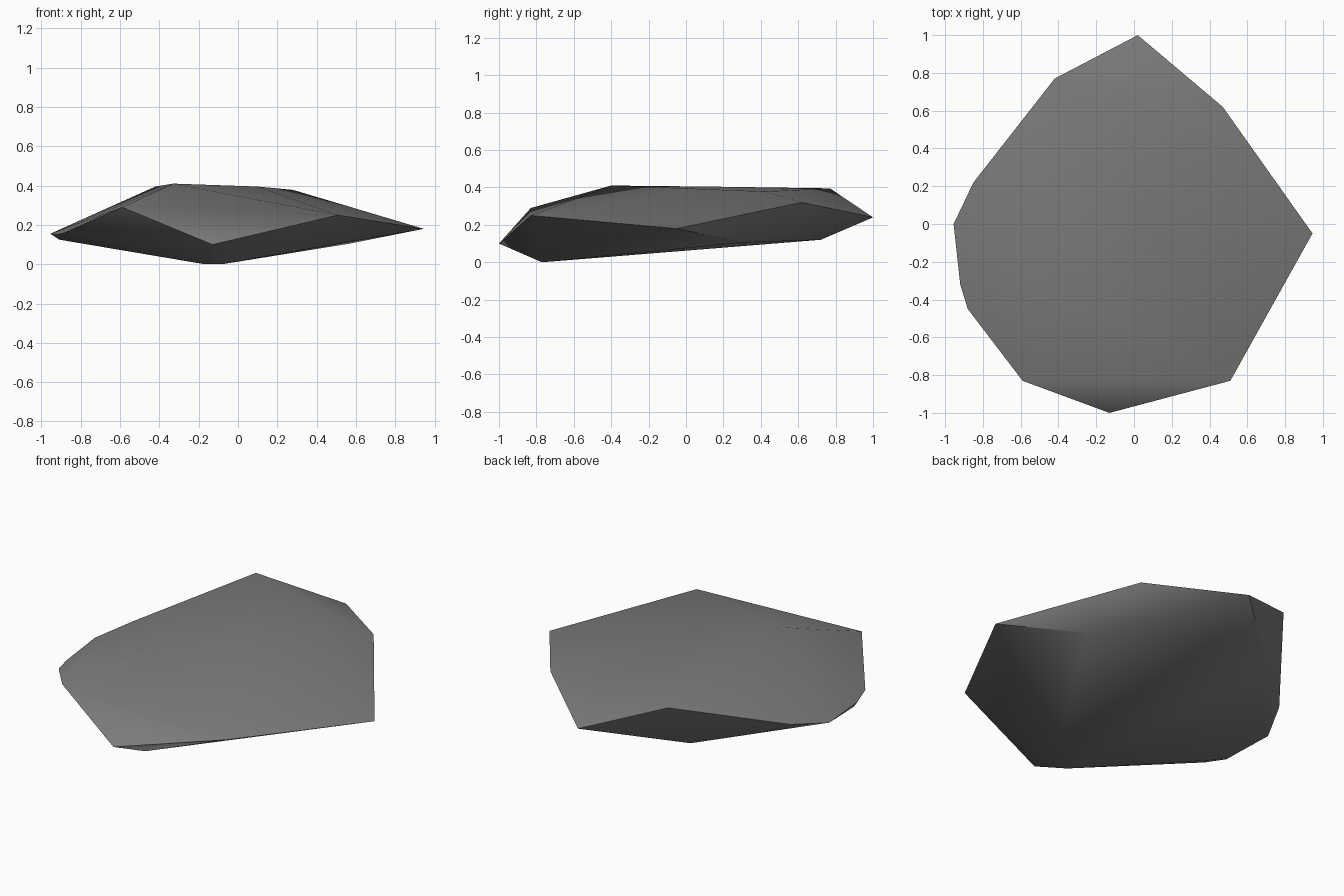
import bpy, bmesh, math

if "Cube" in bpy.data.objects:
    bpy.data.objects.remove(bpy.data.objects["Cube"])

# outer rim, seen from above (counter-clockwise from the back tip)
rim = [(0.02, 1.0, 0.24), (-0.42, 0.77, 0.395), (-0.85, 0.22, 0.2), (-0.955, 0, 0.155),
       (-0.92, -0.32, 0.15), (-0.88, -0.45, 0.16), (-0.59, -0.83, 0.29), (-0.13, -1.0, 0.10),
       (0.51, -0.83, 0.25), (0.945, -0.05, 0.18), (0.47, 0.62, 0.32)]
# gently sloping top and underside
top = [(-0.33, -0.40, 0.41), (-0.3, 0.1, 0.405), (0.10, 0.0, 0.395), (0.28, 0.42, 0.378)]
under = [(-0.17, -0.77, 0), (-0.08, -0.77, 0), (0.04, -0.6, 0.03), (0.57, 0.3, 0.105),
         (0.02, 0.72, 0.12), (-0.45, 0.6, 0.125), (-0.8, 0.1, 0.125), (-0.91, -0.3, 0.125)]

bm = bmesh.new()
for p in rim + top + under:
    bm.verts.new(p)
res = bmesh.ops.convex_hull(bm, input=bm.verts[:])
loose = [v for v in bm.verts if not v.link_faces]
bmesh.ops.delete(bm, geom=loose, context='VERTS')
bmesh.ops.recalc_face_normals(bm, faces=bm.faces[:])

mesh = bpy.data.meshes.new("flat_rock")
bm.to_mesh(mesh)
bm.free()
rock = bpy.data.objects.new("flat_rock", mesh)
bpy.context.collection.objects.link(rock)

# single stone colour
mat = bpy.data.materials.new("stone grey")
mat.diffuse_color = (0.2, 0.2, 0.2, 1)
mat.use_nodes = True
mat.node_tree.nodes["Principled BSDF"].inputs["Base Color"].default_value = mat.diffuse_color
mesh.materials.append(mat)

bpy.context.view_layer.objects.active = rock
rock.select_set(True)
bpy.ops.object.shade_smooth_by_angle(angle=math.radians(40))
